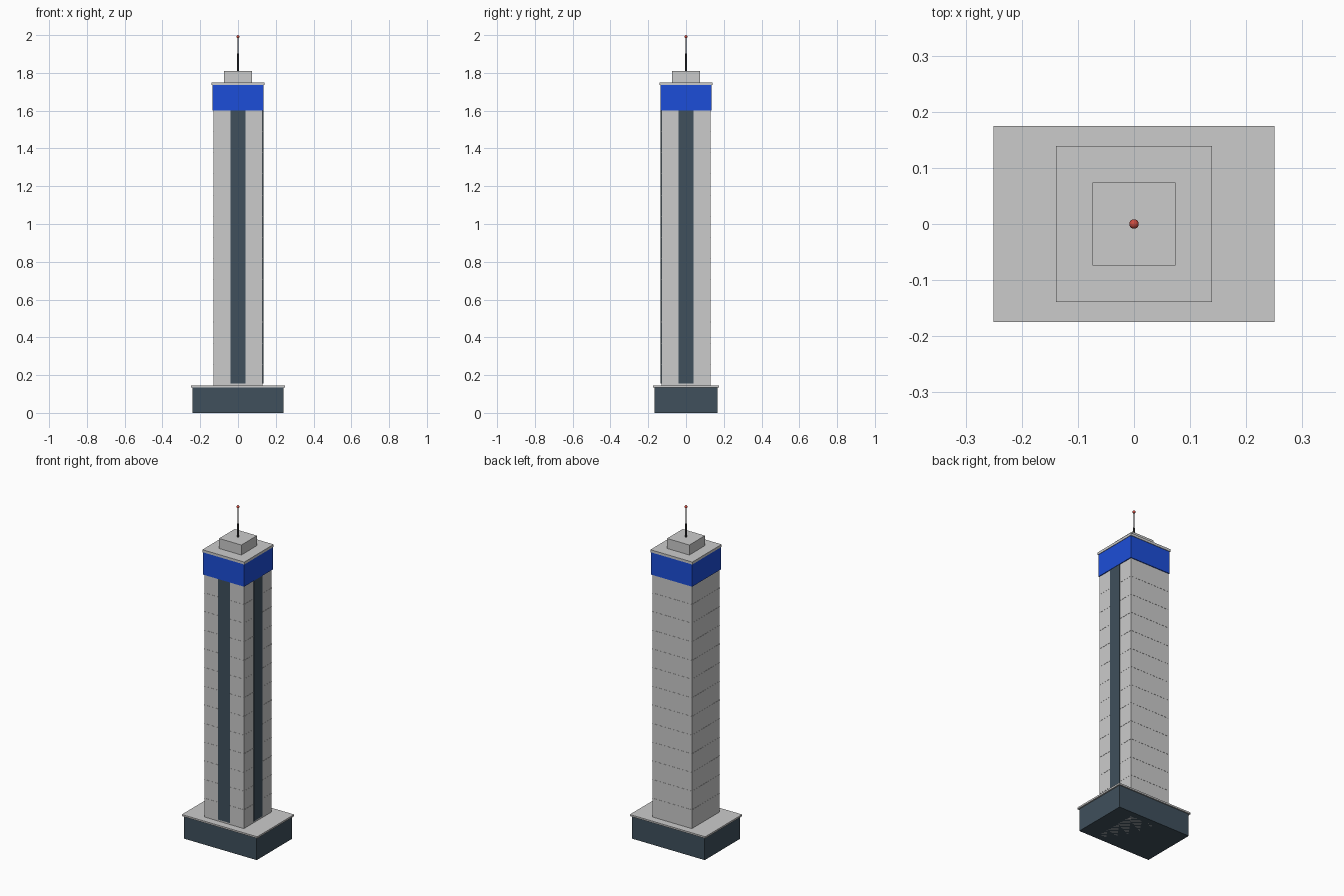
import bpy

if "Cube" in bpy.data.objects:
    bpy.data.objects.remove(bpy.data.objects["Cube"])


def material(name, color):
    m = bpy.data.materials.new(name)
    m.diffuse_color = (*color, 1)
    m.use_nodes = True
    m.node_tree.nodes["Principled BSDF"].inputs["Base Color"].default_value = m.diffuse_color
    return m


glass = material("dark_glass", (0.05, 0.08, 0.107))
blue = material("blue_panel", (0.012, 0.076, 0.687))
metal = material("dark_metal", (0.05, 0.05, 0.055))
red = material("red_light", (0.6, 0.07, 0.05))


def box(name, x, y, z, mat=None):
    """Box from (min, max) ranges on each axis."""
    bpy.ops.mesh.primitive_cube_add(
        size=1, location=[(a + b) / 2 for a, b in (x, y, z)])
    o = bpy.context.object
    o.name = name
    o.scale = [b - a for a, b in (x, y, z)]
    bpy.ops.object.transform_apply(location=False, rotation=False, scale=True)
    if mat:
        o.data.materials.append(mat)
    return o


def block(name, hx, hy, z0, z1, mat=None):
    """Box centred on the tower axis."""
    return box(name, (-hx, hx), (-hy, hy), (z0, z1), mat)


# Podium with its roof slab
block("podium", 0.242, 0.168, 0, 0.135, glass)
block("podium_roof", 0.25, 0.175, 0.135, 0.145)

# Tower shaft, running through the podium
T = 0.131
block("tower_shaft", T, T, 0, 1.6)

# Thin floor lines around the shaft
step = 0.112
for i in range(1, 13):
    z = 0.145 + i * step
    block(f"floor_line_{i}", T + 0.001, T + 0.001, z - 0.0015, z + 0.0015)

# Vertical window strips on the front and right side
P = T + 0.003
box("front_window_strip", (-0.04, 0.04), (-P, -T + 0.005), (0.155, 1.6), glass)
box("right_window_strip", (T - 0.005, P), (-0.04, 0.04), (0.155, 1.6), glass)

# Blue crown, roof slab and plant room
block("crown_band", 0.136, 0.136, 1.6, 1.735, blue)
block("roof_slab", 0.139, 0.139, 1.735, 1.75)
block("plant_room", 0.074, 0.074, 1.75, 1.81)

# Antenna mast with warning light
bpy.ops.mesh.primitive_cone_add(vertices=12, radius1=0.005, radius2=0.003,
                                depth=0.182, location=(0, 0, 1.901))
mast = bpy.context.object
mast.name = "antenna_mast"
mast.data.materials.append(metal)
bpy.ops.object.shade_smooth_by_angle()

bpy.ops.mesh.primitive_uv_sphere_add(segments=16, ring_count=8, radius=0.0085,
                                     location=(0, 0, 1.9915))
light = bpy.context.object
light.name = "warning_light"
light.data.materials.append(red)
bpy.ops.object.shade_smooth_by_angle()
